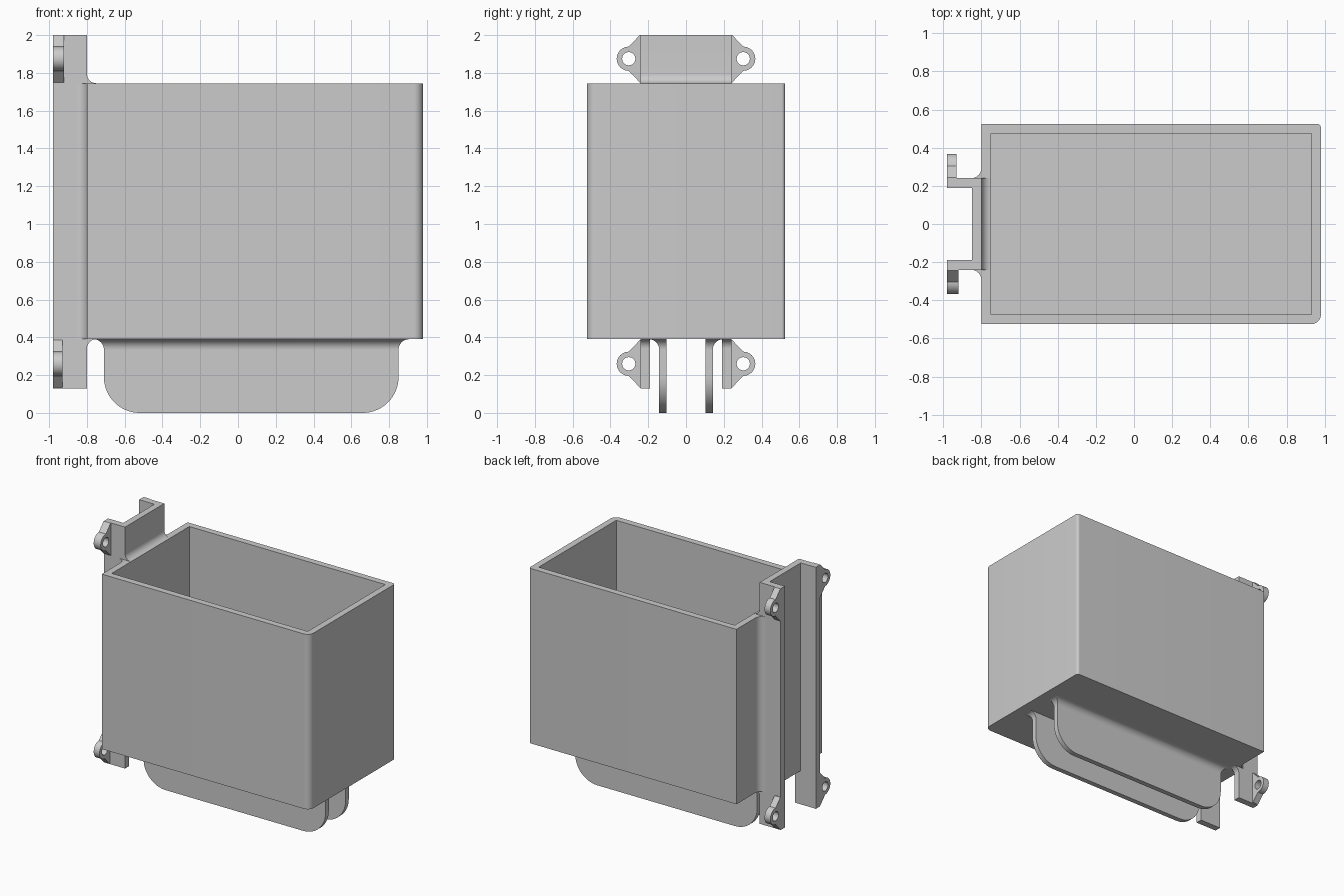
import bpy, bmesh
from math import sin, cos, radians

cube = bpy.data.objects.get("Cube")
if cube:
    bpy.data.objects.remove(cube, do_unlink=True)

grey = bpy.data.materials.new("light grey plastic")
grey.use_nodes = True
grey.diffuse_color = (0.6, 0.6, 0.6, 1)
grey.node_tree.nodes["Principled BSDF"].inputs["Base Color"].default_value = (0.6, 0.6, 0.6, 1)


def finish(name, bm):
    bmesh.ops.recalc_face_normals(bm, faces=bm.faces[:])
    mesh = bpy.data.meshes.new(name)
    bm.to_mesh(mesh)
    bm.free()
    mesh.materials.append(grey)
    mesh.shade_smooth()
    mesh.set_sharp_from_angle(angle=radians(30))
    obj = bpy.data.objects.new(name, mesh)
    bpy.context.collection.objects.link(obj)


def arc(cx, cy, r, start, end, steps=10):
    angles = [radians(start + (end - start) * i / steps) for i in range(steps + 1)]
    return [(cx + r * cos(a), cy + r * sin(a)) for a in angles]


def rect(a0, a1, b0, b1):
    return [(a0, b0), (a1, b0), (a1, b1), (a0, b1)]


def prism(name, loops, axis, lo, hi):
    """Extrude an outline, with optional hole outlines, along one axis."""
    place = {"x": lambda u, v, w: (w, u, v),
             "y": lambda u, v, w: (u, w, v),
             "z": lambda u, v, w: (u, v, w)}[axis]
    bm = bmesh.new()
    for loop in loops:
        verts = [bm.verts.new(place(u, v, lo)) for u, v in loop]
        for a, b in zip(verts, verts[1:] + verts[:1]):
            bm.edges.new((a, b))
    bmesh.ops.triangle_fill(bm, edges=bm.edges[:], use_beauty=True)
    out = bmesh.ops.extrude_face_region(bm, geom=bm.faces[:], use_keep_orig=True)
    moved = [g for g in out["geom"] if isinstance(g, bmesh.types.BMVert)]
    bmesh.ops.translate(bm, verts=moved, vec=place(0, 0, hi - lo))
    finish(name, bm)


BACK, FACE, INNER, END = -0.98, -0.80, -0.75, 0.98
BOTTOM, RIM, TOP, FOOT = 0.39, 1.745, 2.0, 0.13
HALF, WALL, R = 0.525, 0.05, 0.05

# Open box: walls and floor
outer = ([(FACE, -HALF)] + arc(END - R, -HALF + R, R, -90, 0)
         + arc(END - 0.02, HALF - 0.02, 0.02, 0, 90) + [(FACE, HALF)])
inside = rect(INNER, END - WALL, -HALF + WALL, HALF - WALL)
prism("box_walls", [outer, inside], "z", BOTTOM, RIM)
prism("box_floor", [inside], "z", BOTTOM, BOTTOM + WALL)

# Mounting channel: back plate rising above the rim with a blended foot
top_blend = arc(INNER, RIM + R, R, 270, 180)
prism("channel_back_plate",
      [[(-0.85, BOTTOM), (-0.79, BOTTOM), (-0.79, RIM - 0.01), (INNER, RIM - 0.01)]
       + top_blend + [(FACE, TOP), (-0.85, TOP)]], "y", -0.19, 0.19)

flange = ([(BACK, FOOT), (FACE, FOOT)] + arc(INNER, BOTTOM - R, R, 180, 90)
          + [(INNER, BOTTOM + 0.01), (-0.79, BOTTOM + 0.01), (-0.79, RIM - 0.01),
             (INNER, RIM - 0.01)] + top_blend + [(FACE, TOP), (BACK, TOP)])


def fin_flare(name, side):
    """Concave blend from a fin out to the underside of the box."""
    bm = bmesh.new()
    rings = []
    for t in range(11):
        a = radians(90 * t / 10)
        out, z = 0.055 * (1 - cos(a)), BOTTOM - 0.055 * (1 - sin(a))
        rings.append([bm.verts.new((x, side * y, z))
                      for x, y in rect(-0.71 - out, 0.85 + out, 0.103, 0.142 + out)])
    for low, high in zip(rings, rings[1:]):
        for i in range(4):
            j = (i + 1) % 4
            bm.faces.new((low[i], low[j], high[j], high[i]))
    bm.faces.new(rings[0])
    bm.faces.new(rings[-1])
    finish(name, bm)


fin = ([(-0.71, BOTTOM - 0.055)] + arc(-0.52, 0.19, 0.19, 180, 270, 16)
       + arc(0.66, 0.19, 0.19, 270, 360, 16) + [(0.85, BOTTOM - 0.055)])

for side, label in ((1, "left"), (-1, "right")):
    def span(a, b):
        return sorted((side * a, side * b))

    # Channel side wall and its blend into the box
    prism(label + "_channel_flange", [flange], "y", *span(0.19, 0.24))
    blend = [(FACE, 0.24)] + arc(-0.855, 0.295, 0.055, -90, 0)
    prism(label + "_channel_blend", [[(x, side * y) for x, y in blend]], "z", BOTTOM, RIM)

    # Screw ears at the top and bottom of the flange
    for height, where in ((TOP - 0.125, "upper"), (FOOT + 0.13, "lower")):
        ear = ([(0.235, height - 0.125), (0.245, height - 0.125)]
               + arc(0.303, height, 0.064, -90, 90, 20)
               + [(0.245, height + 0.125), (0.235, height + 0.125)])
        hole = arc(0.303, height, 0.035, 0, 345, 23)
        front = -0.92 if (side < 0 and where == "upper") else -0.93
        prism(label + "_" + where + "_screw_ear",
              [[(side * y, z) for y, z in loop] for loop in (ear, hole)], "x", BACK, front)

    # Rounded fin under the box
    prism(label + "_bottom_fin", [fin], "y", *span(0.103, 0.142))
    fin_flare(label + "_fin_flare", side)
